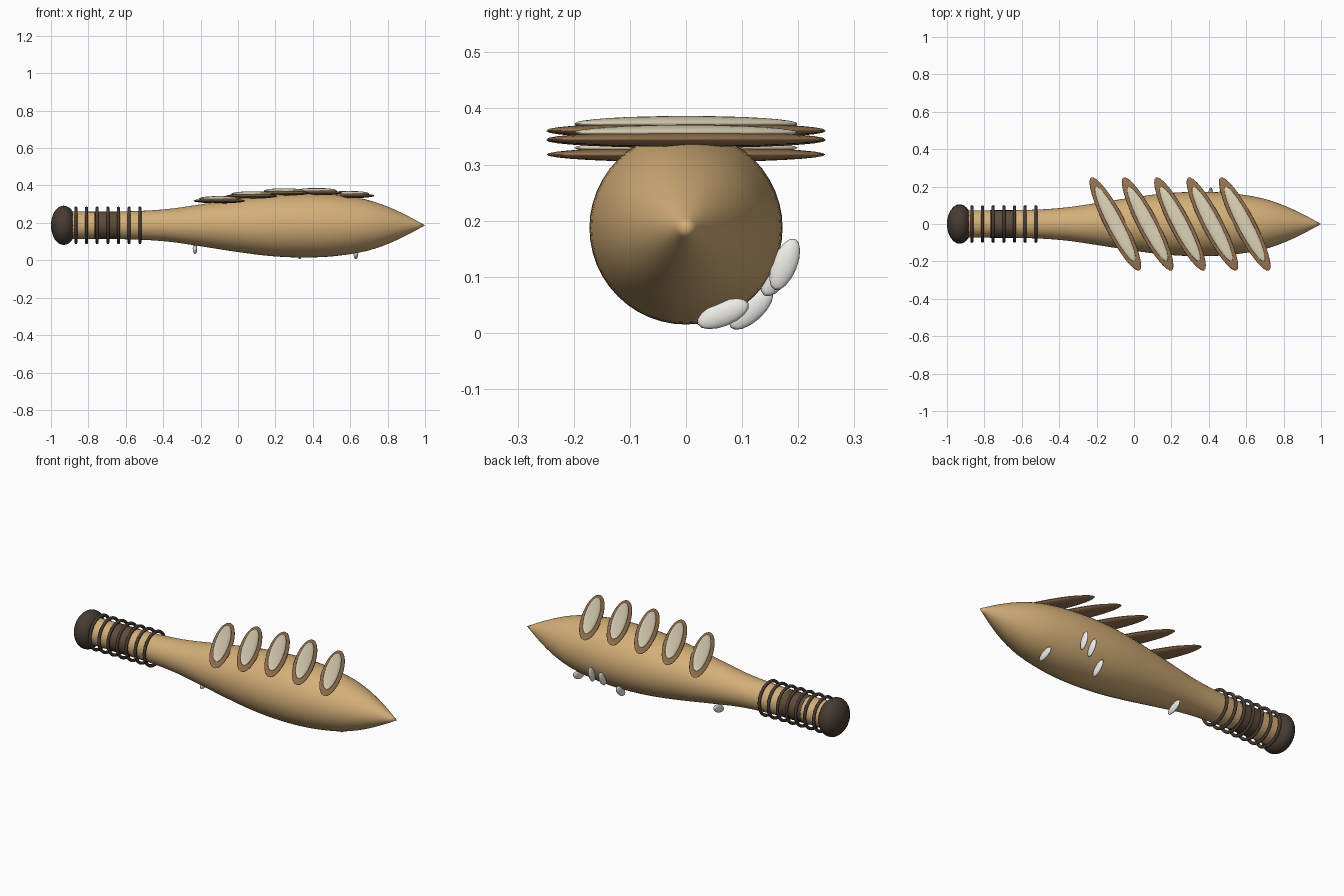
import bpy, math
from mathutils import Matrix, Vector

if "Cube" in bpy.data.objects:
    bpy.data.objects.remove(bpy.data.objects["Cube"])

AXIS_Z = 0.187
PROFILE = [(-0.95, 0.073), (-0.87, 0.073), (-0.7, 0.073), (-0.5, 0.078), (-0.35, 0.09),
           (-0.2, 0.112), (0.0, 0.143), (0.17, 0.164), (0.33, 0.172), (0.48, 0.168),
           (0.6, 0.154), (0.7, 0.134), (0.8, 0.1), (0.9, 0.054), (1.0, 0.0)]


def material(name, rgb):
    m = bpy.data.materials.new(name)
    m.diffuse_color = (*rgb, 1)
    m.use_nodes = True
    m.node_tree.nodes["Principled BSDF"].inputs["Base Color"].default_value = m.diffuse_color
    return m


CRUST = material("crust", (0.66, 0.43, 0.19))
DARK = material("dark_grip", (0.065, 0.045, 0.033))
WRAP = material("wrap", (0.11, 0.07, 0.04))
BROWN = material("score_edge", (0.32, 0.18, 0.085))
CREAM = material("crumb", (0.74, 0.67, 0.48))
WHITE = material("seed_white", (0.85, 0.84, 0.8))


def radius(x):
    # smooth interpolation of the loaf profile
    n = len(PROFILE)
    for i in range(n - 1):
        (x0, r0), (x1, r1) = PROFILE[i], PROFILE[i + 1]
        if x <= x1:
            def slope(k):
                a, b = PROFILE[max(k - 1, 0)], PROFILE[min(k + 1, n - 1)]
                return (b[1] - a[1]) / (b[0] - a[0])
            h = x1 - x0
            t = (x - x0) / h
            return ((2*t**3 - 3*t*t + 1) * r0 + (t**3 - 2*t*t + t) * h * slope(i)
                    + (3*t*t - 2*t**3) * r1 + (t**3 - t*t) * h * slope(i + 1))
    return 0.0


def finish(name, mat, angle=60):
    ob = bpy.context.object
    ob.name = name
    ob.data.materials.append(mat)
    bpy.ops.object.shade_smooth_by_angle(angle=math.radians(angle))
    return ob


def ellipsoid(name, mat, matrix, size, segs=32, rings=16):
    bpy.ops.mesh.primitive_uv_sphere_add(segments=segs, ring_count=rings, radius=1)
    ob = finish(name, mat)
    ob.matrix_world = matrix @ Matrix.Diagonal((*size, 1))
    return ob


# tapered loaf body, turned around the x axis
SEG, STEPS = 48, 60
verts, faces = [], []
for i in range(STEPS):
    x = -0.95 + 1.95 * i / STEPS
    for j in range(SEG):
        a = 2 * math.pi * j / SEG
        verts.append((x, radius(x) * math.cos(a), AXIS_Z + radius(x) * math.sin(a)))
verts.append((1.0, 0, AXIS_Z))
for i in range(STEPS - 1):
    for j in range(SEG):
        k = (j + 1) % SEG
        faces.append((i*SEG + j, i*SEG + k, (i+1)*SEG + k, (i+1)*SEG + j))
top = (STEPS - 1) * SEG
faces += [(top + j, top + (j + 1) % SEG, STEPS * SEG) for j in range(SEG)]
faces.append(tuple(reversed(range(SEG))))
me = bpy.data.meshes.new("loaf_body")
me.from_pydata(verts, [], faces)
body = bpy.data.objects.new("loaf_body", me)
bpy.context.collection.objects.link(body)
bpy.context.view_layer.objects.active = body
body.select_set(True)
finish("loaf_body", CRUST)

# end knob
ellipsoid("handle_knob", DARK, Matrix.Translation((-0.932, 0, AXIS_Z)), (0.068, 0.105, 0.105))

# grip sleeve and rings
bpy.ops.mesh.primitive_cylinder_add(vertices=24, radius=0.0745, depth=0.13,
                                    location=(-0.705, 0, AXIS_Z), rotation=(0, math.pi / 2, 0))
finish("grip_sleeve", WRAP)
for i in range(7):
    bpy.ops.mesh.primitive_torus_add(major_segments=40, minor_segments=10, major_radius=0.092,
                                     minor_radius=0.0085, rotation=(0, math.pi / 2, 0),
                                     location=(-0.867 + 0.057 * i, 0, AXIS_Z))
    finish(f"grip_ring_{i + 1}", DARK)

# diagonal scores on top, brown rim with pale centre
for i in range(5):
    x = -0.1 + 0.173 * i
    z = AXIS_Z + radius(x) + 0.003
    turn = Matrix.Rotation(math.radians(-62.5), 4, 'Z')
    ellipsoid(f"score_rim_{i + 1}", BROWN, Matrix.Translation((x, 0, z)) @ turn, (0.28, 0.055, 0.0135))
    ellipsoid(f"score_crumb_{i + 1}", CREAM, Matrix.Translation((x, 0, z + 0.012)) @ turn,
              (0.224, 0.038, 0.0135))

# pale seeds underneath, lying along the skin: x, y, z, tilt in degrees
SEEDS = [(0.63, 0.066, 0.034, 22), (0.33, 0.116, 0.042, 42), (0.47, 0.176, 0.122, 68),
         (0.41, 0.165, 0.108, 58), (-0.23, 0.035, 0.062, 25)]
for i, (x, y, z, tilt) in enumerate(SEEDS):
    ellipsoid(f"seed_{i + 1}", WHITE,
              Matrix.Translation((x, y, z)) @ Matrix.Rotation(math.radians(tilt), 4, 'X'),
              (0.012, 0.049, 0.022), 12, 8)
